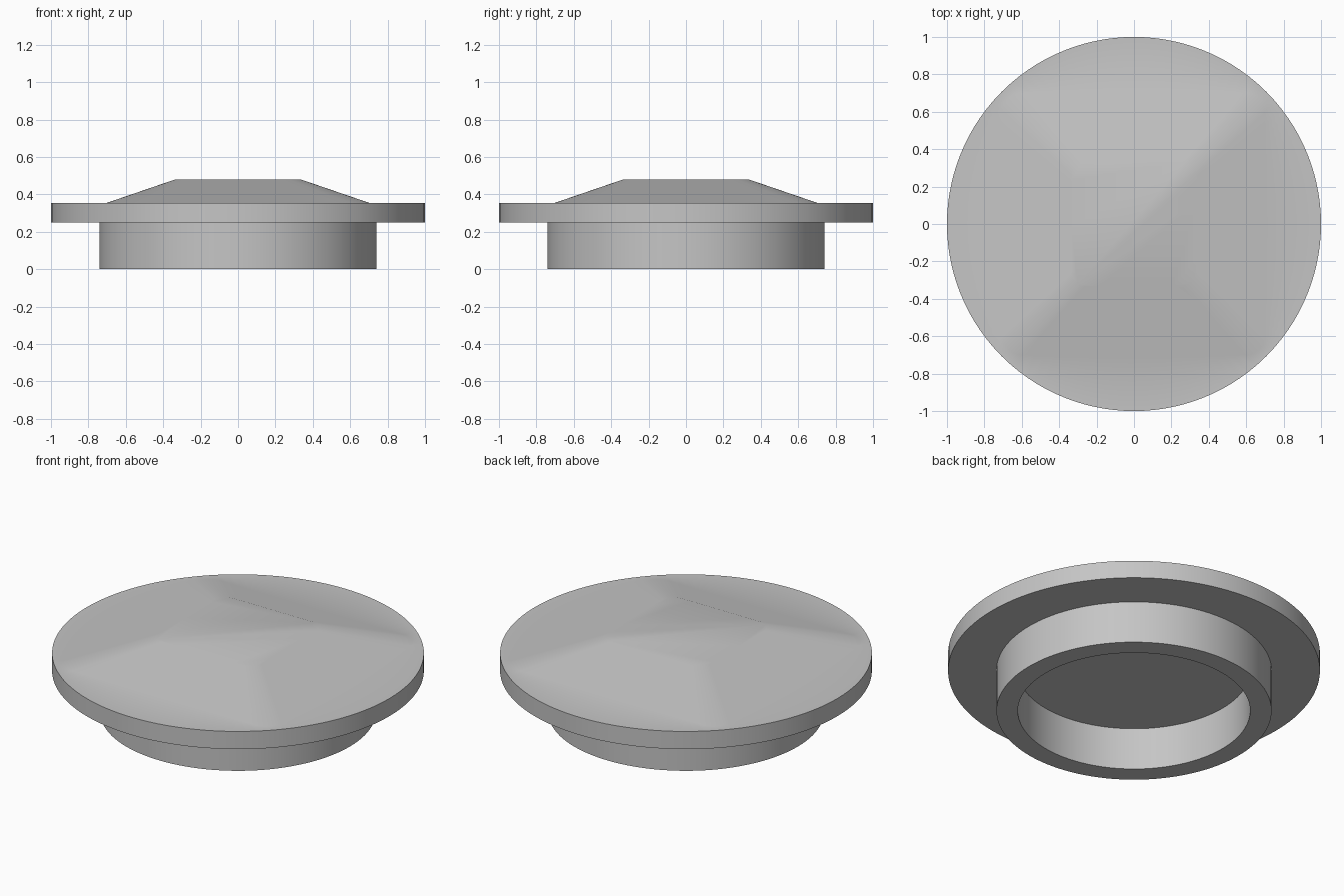
import bpy
import bmesh
from math import atan2, cos, sin, tan, radians, pi
from mathutils import Matrix, Vector

cube = bpy.data.objects.get("Cube")
if cube:
    bpy.data.objects.remove(cube, do_unlink=True)

grey = bpy.data.materials.new("plain grey")
grey.use_nodes = True
colour = (0.56, 0.56, 0.56, 1)
grey.diffuse_color = colour
grey.node_tree.nodes["Principled BSDF"].inputs["Base Color"].default_value = colour

SIDE_STEPS, CORNER_STEPS = 26, 8
BASE_HALF, BASE_RADIUS = 0.70, 0.10


def rounded_square(half, radius, z):
    """Square ring with rounded corners; points line up between sizes."""
    flat = half - radius
    limit = atan2(BASE_HALF - BASE_RADIUS, BASE_HALF)
    quarter = []
    for i in range(SIDE_STEPS + 1):
        t = tan(limit * (2 * i / SIDE_STEPS - 1)) / tan(limit)
        quarter.append(Vector((half, flat * t, z)))
    for i in range(1, CORNER_STEPS):
        a = pi / 2 * i / CORNER_STEPS
        quarter.append(Vector((flat + radius * cos(a), flat + radius * sin(a), z)))
    return [Matrix.Rotation(q * pi / 2, 3, "Z") @ p for q in range(4) for p in quarter]


ANGLES = [atan2(p.y, p.x) for p in rounded_square(BASE_HALF, BASE_RADIUS, 0)]


def circle(radius, z):
    return [Vector((radius * cos(a), radius * sin(a), z)) for a in ANGLES]


def skin(name, rings, capped):
    """Join successive rings with quads, optionally closing both ends."""
    bm = bmesh.new()
    loops = [[bm.verts.new(p) for p in ring] for ring in rings]
    n = len(ANGLES)
    for a, b in zip(loops, loops[1:]):
        for i in range(n):
            j = (i + 1) % n
            bm.faces.new((a[i], b[i], b[j], a[j]))
    if capped:
        bm.faces.new(loops[0])
        bm.faces.new(list(reversed(loops[-1])))
        bmesh.ops.recalc_face_normals(bm, faces=bm.faces)
    mesh = bpy.data.meshes.new(name)
    bm.to_mesh(mesh)
    bm.free()
    mesh.materials.append(grey)
    obj = bpy.data.objects.new(name, mesh)
    bpy.context.collection.objects.link(obj)
    bpy.ops.object.select_all(action="DESELECT")
    obj.select_set(True)
    bpy.context.view_layer.objects.active = obj
    bpy.ops.object.shade_smooth_by_angle(angle=radians(30))
    return obj


# Round flange with a raised, bevelled square plateau on top
skin("cap", [
    rounded_square(0.335, 0.075, 0.48),
    rounded_square(BASE_HALF, BASE_RADIUS, 0.355),
    circle(1.0, 0.355),
    circle(1.0, 0.25),
], capped=True)

# Hollow collar below the flange, open where it meets the cap
skin("collar", [
    circle(0.74, 0.25),
    circle(0.74, 0.0),
    circle(0.625, 0.0),
    circle(0.625, 0.25),
], capped=False)
